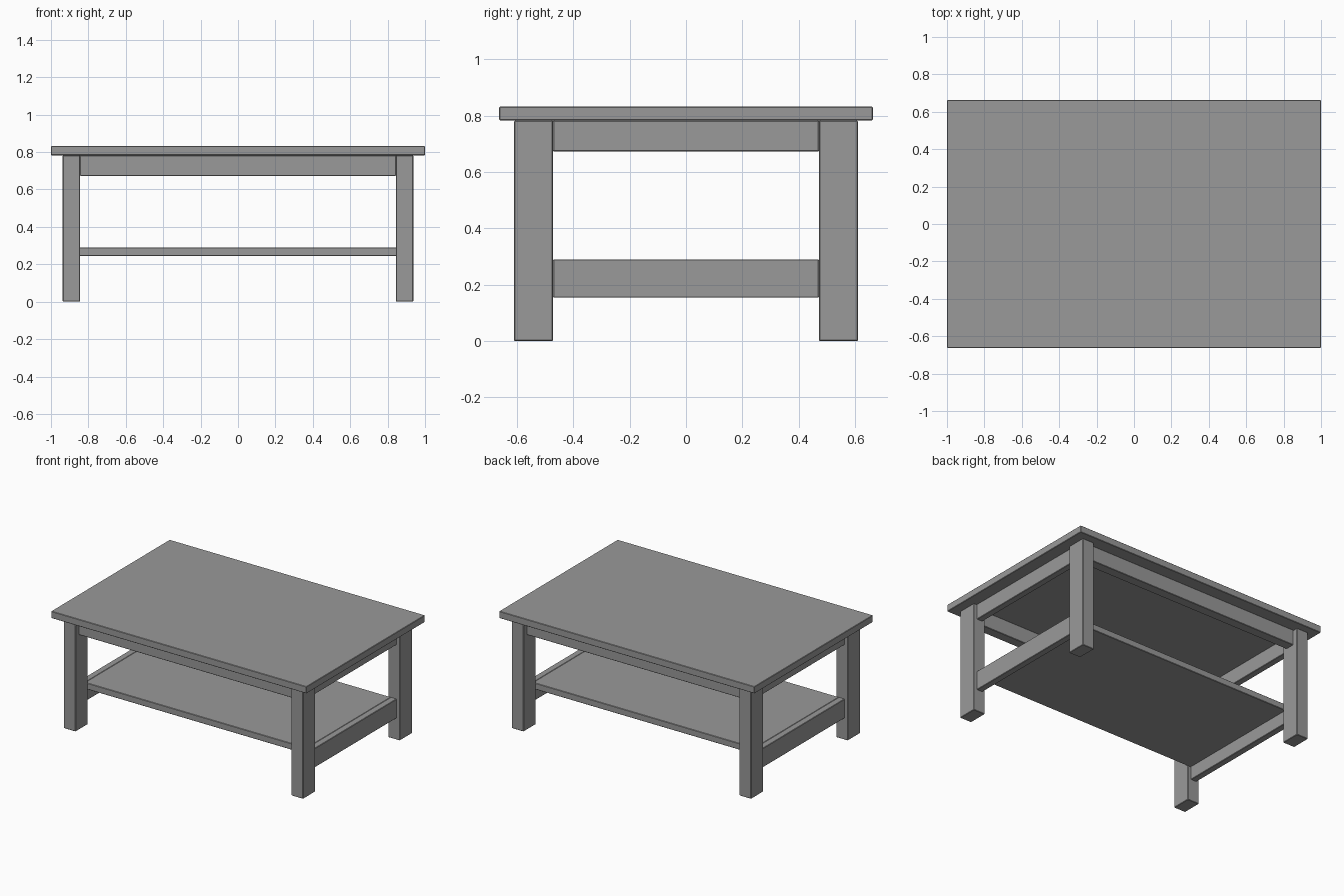
import bpy

cube = bpy.data.objects.get("Cube")
if cube:
    bpy.data.objects.remove(cube, do_unlink=True)

grey = bpy.data.materials.new("grey")
grey.use_nodes = True
colour = (0.32, 0.32, 0.32, 1)
grey.diffuse_color = colour
grey.node_tree.nodes["Principled BSDF"].inputs["Base Color"].default_value = colour


def board(name, x, y, z):
    """Slightly eased board filling the given x, y and z ranges."""
    spans = (x, y, z)
    bpy.ops.mesh.primitive_cube_add(size=1, location=[(a + b) / 2 for a, b in spans])
    obj = bpy.context.object
    obj.name = name
    obj.scale = [b - a for a, b in spans]
    bpy.ops.object.transform_apply(location=False, rotation=False, scale=True)
    bevel = obj.modifiers.new("eased_edges", "BEVEL")
    bevel.width = 0.003
    bevel.segments = 1
    obj.data.materials.append(grey)
    return obj


def span(side, inner, outer):
    """Range between two distances on the chosen side of the centre."""
    return sorted((side * inner, side * outer))


TOP_Z, APRON_Z, SHELF_Z, RAIL_Z = 0.783, 0.673, 0.245, 0.154
LEG_X, LEG_Y = (0.845, 0.937), (0.472, 0.61)
SIDE_X, LONG_Y = (0.868, 0.914), (0.507, 0.576)
SHELF_TOP = 0.29

# Table top and lower shelf
board("table_top", (-1, 1), (-0.663, 0.663), (TOP_Z, 0.832))
board("shelf", (-SIDE_X[0], SIDE_X[0]), (-LEG_Y[0], LEG_Y[0]), (SHELF_Z, SHELF_TOP))

# Legs
for sx, lr in ((1, "left"), (-1, "right")):
    for sy, fb in ((-1, "front"), (1, "back")):
        board(f"{fb}_{lr}_leg", span(sx, *LEG_X), span(sy, *LEG_Y), (0, TOP_Z))

# Side aprons and shelf rails, set in the middle of the legs
for sx, lr in ((1, "left"), (-1, "right")):
    ends = (-LEG_Y[0], LEG_Y[0])
    board(f"{lr}_apron", span(sx, *SIDE_X), ends, (APRON_Z, TOP_Z))
    board(f"{lr}_shelf_rail", span(sx, *SIDE_X), ends, (RAIL_Z, SHELF_TOP))

# Front and back aprons
for sy, fb in ((-1, "front"), (1, "back")):
    board(f"{fb}_apron", (-LEG_X[0], LEG_X[0]), span(sy, *LONG_Y), (APRON_Z, TOP_Z))
